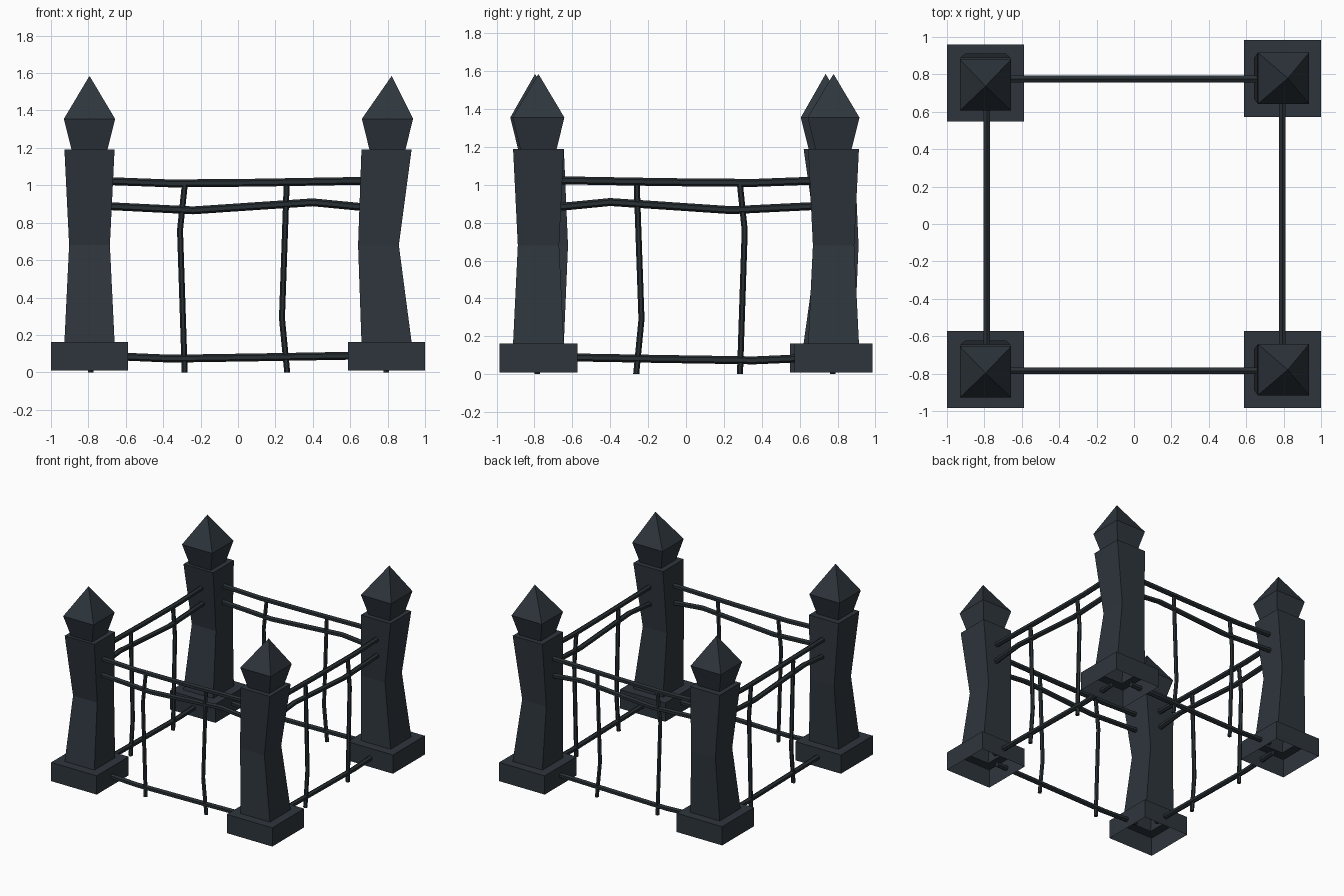
import bpy, bmesh, math
from mathutils import Matrix

if "Cube" in bpy.data.objects:
    bpy.data.objects.remove(bpy.data.objects["Cube"])


def material(name, rgb):
    m = bpy.data.materials.new(name)
    m.diffuse_color = (*rgb, 1)
    m.use_nodes = True
    m.node_tree.nodes["Principled BSDF"].inputs["Base Color"].default_value = m.diffuse_color
    return m


stone = material("dark slate", (0.027, 0.036, 0.046))
iron = material("blackened iron", (0.021, 0.028, 0.033))


def finish(bm, name, mat, matrix=None):
    bmesh.ops.recalc_face_normals(bm, faces=bm.faces)
    if matrix:
        bmesh.ops.transform(bm, matrix=matrix, verts=bm.verts)
    me = bpy.data.meshes.new(name)
    bm.to_mesh(me)
    bm.free()
    me.materials.append(mat)
    ob = bpy.data.objects.new(name, me)
    bpy.context.collection.objects.link(ob)


def loft(bm, rings):
    """Bridge consecutive rings of points with quads."""
    vs = [[bm.verts.new(p) for p in r] for r in rings]
    for a, b in zip(vs, vs[1:]):
        n = len(a)
        for i in range(n):
            bm.faces.new((a[i], a[(i + 1) % n], b[(i + 1) % n], b[i]))
    return vs


def square(cx, cy, z, h):
    return [(cx + sx * h, cy + sy * h, z) for sx, sy in ((-1, -1), (1, -1), (1, 1), (-1, 1))]


# Stone posts: hollow plinth, bent shaft and pointed cap
def post(name, x, y, mid, cap, tip):
    bm = bmesh.new()
    vs = loft(bm, [
        square(x, y, 0.01, 0.206), square(x, y, 0.163, 0.206),       # plinth
        square(x, y, 0.163, 0.134),
        square(x + mid[0], y + mid[1], 0.68, 0.109),                 # bent shaft
        square(x, y, 1.19, 0.134),
        square(x + cap[0], y + cap[1], 1.19, 0.096),                 # cap
        square(x + cap[0], y + cap[1], 1.355, 0.137),
    ])
    top = bm.verts.new((x + tip[0], y + tip[1], 1.585))
    r = vs[-1]
    for i in range(4):
        bm.faces.new((r[i], r[(i + 1) % 4], top))
    finish(bm, name, stone)


left = ((0, 0.047), (0, -0.012), (0, -0.018))
right = ((-0.043, 0), (0.005, 0), (0.028, 0))
post("front_left_post", -0.794, -0.779, *left)
post("back_left_post", -0.794, 0.755, *left)
post("front_right_post", 0.794, -0.779, *right)
post("back_right_post", 0.794, 0.779, *right)


# Iron bars: six-sided tubes along bent paths of (x, z) points
def bar(bm, path, r, upright):
    rings = []
    for px, pz in path:
        ring = []
        for k in range(6):
            a = math.tau * k / 6
            u, v = r * math.sin(a), r * math.cos(a)
            ring.append((px + v, u, pz) if upright else (px, u, pz + v))
        rings.append(ring)
    vs = loft(bm, rings)
    bm.faces.new(vs[0])
    bm.faces.new(vs[-1])


RAILS = [
    [(-0.68, 1.022), (-0.36, 1.01), (0.1, 1.014), (0.68, 1.024)],
    [(-0.68, 0.888), (-0.24, 0.866), (0.40, 0.909), (0.68, 0.882)],
    [(-0.68, 0.087), (-0.36, 0.073), (0.1, 0.08), (0.68, 0.09)],
]
UPRIGHTS = [
    [(-0.285, 0.0), (-0.31, 0.76), (-0.285, 1.0)],
    [(0.263, 0.0), (0.235, 0.29), (0.26, 1.0)],
]


def panel(name, x, y, turn):
    bm = bmesh.new()
    for p in RAILS:
        bar(bm, p, 0.021, False)
    for p in UPRIGHTS:
        bar(bm, p, 0.016, True)
    finish(bm, name, iron, Matrix.Translation((x, y, 0)) @ Matrix.Rotation(math.radians(turn), 4, 'Z'))


panel("front_railing", 0, -0.785, 0)
panel("back_railing", 0, 0.775, 0)
panel("left_railing", -0.787, 0, -90)
panel("right_railing", 0.793, 0, -90)
